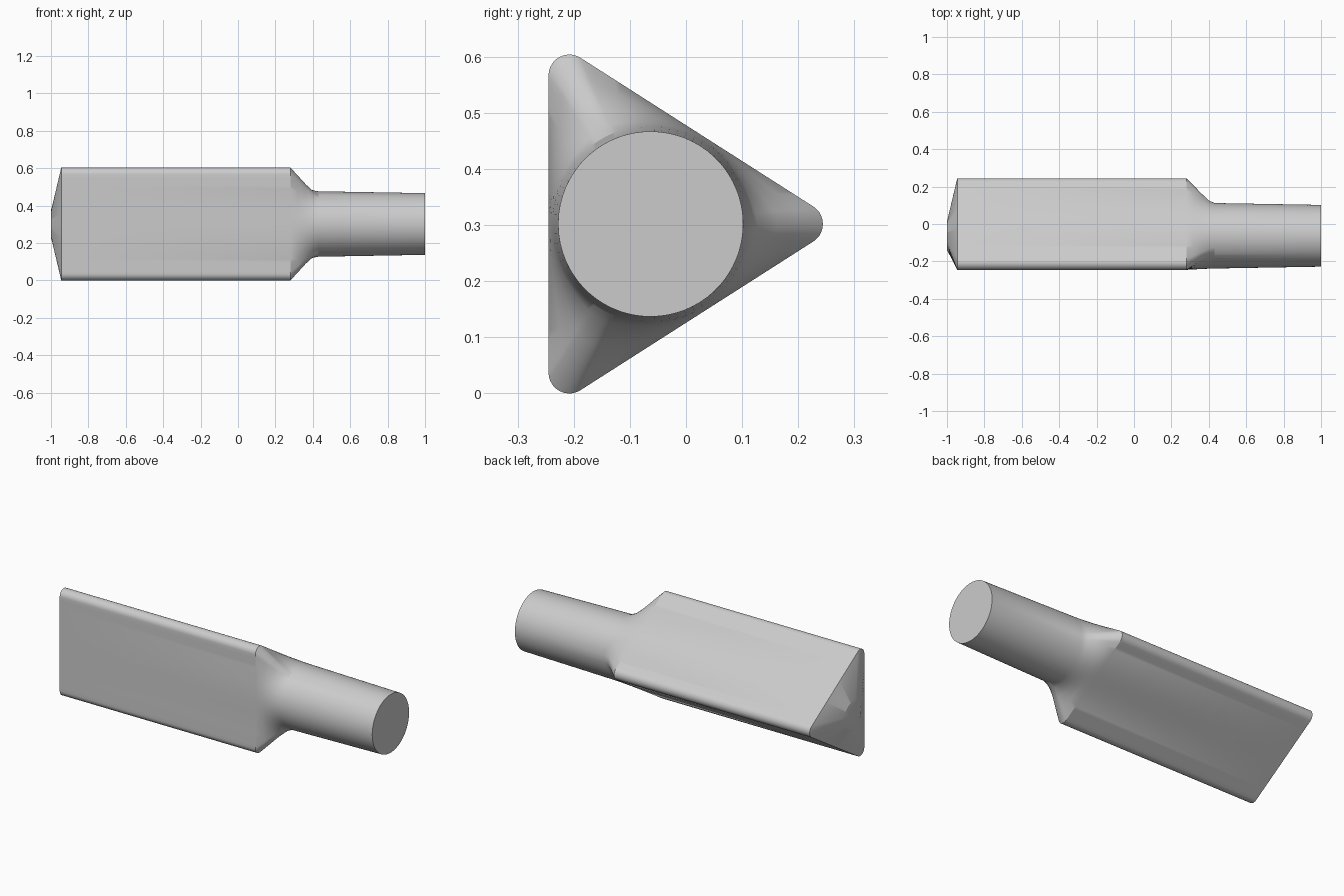
import bpy
import bmesh
from math import atan2, cos, sin, radians, hypot
from mathutils import Vector

cube = bpy.data.objects.get("Cube")
if cube:
    bpy.data.objects.remove(cube)

CENTRE = Vector((-0.063, 0.302))   # shared axis in the y-z plane
ROUND = 0.037                      # corner radius
SIDE_STEPS, ARC_STEPS = 28, 10

grey = bpy.data.materials.new("light grey")
grey.use_nodes = True
grey.diffuse_color = (0.6, 0.6, 0.6, 1)
grey.node_tree.nodes["Principled BSDF"].inputs["Base Color"].default_value = grey.diffuse_color


def rounded_triangle():
    """Corner arcs joined by evenly divided straight sides."""
    corners = [Vector((0.207, 0.302)), Vector((-0.208, 0.567)), Vector((-0.208, 0.037))]
    normals = [-57.4, 57.4, 180, 302.6]   # side directions, in degrees
    arcs = []
    for corner, a, b in zip(corners, normals, normals[1:]):
        angles = [radians(a + (b - a) * i / ARC_STEPS) for i in range(ARC_STEPS + 1)]
        arcs.append([corner + ROUND * Vector((cos(t), sin(t))) for t in angles])
    points = []
    for i, arc in enumerate(arcs):
        start, end = arc[-1], arcs[(i + 1) % 3][0]
        points += arc
        points += [start.lerp(end, s / SIDE_STEPS) for s in range(1, SIDE_STEPS)]
    return points


def loft(name, stations):
    """Skin sections (x, circle radius, blend from triangle to circle)."""
    bm = bmesh.new()
    triangle = rounded_triangle()
    rings = []
    for x, radius, blend in stations:
        ring = []
        for p in triangle:
            t = atan2(p.y - CENTRE.y, p.x - CENTRE.x)
            circle = CENTRE + radius * Vector((cos(t), sin(t)))
            q = p.lerp(circle, blend)
            ring.append(bm.verts.new((x, q.x, q.y)))
        rings.append(ring)
    count = len(triangle)
    for a, b in zip(rings, rings[1:]):
        for i in range(count):
            j = (i + 1) % count
            bm.faces.new((a[i], a[j], b[j], b[i]))
    bm.faces.new(rings[0])
    bm.faces.new(rings[-1])
    bmesh.ops.recalc_face_normals(bm, faces=bm.faces)
    mesh = bpy.data.meshes.new(name)
    bm.to_mesh(mesh)
    bm.free()
    mesh.materials.append(grey)
    obj = bpy.data.objects.new(name, mesh)
    bpy.context.collection.objects.link(obj)
    bpy.ops.object.select_all(action='DESELECT')
    obj.select_set(True)
    bpy.context.view_layer.objects.active = obj
    bpy.ops.object.shade_smooth_by_angle(angle=radians(25))
    return obj


# Blunt tip, triangular body, blended shoulder and tapered round shank
loft("triangular_bar_with_round_shank", [
    (-1.0, 0.075, 1),
    (-0.945, 0.175, 0),
    (0.28, 0.175, 0),
    (0.32, 0.175, 0.30),
    (0.36, 0.175, 0.61),
    (0.40, 0.175, 0.89),
    (0.43, 0.175, 1),
    (1.0, 0.165, 1),
])
